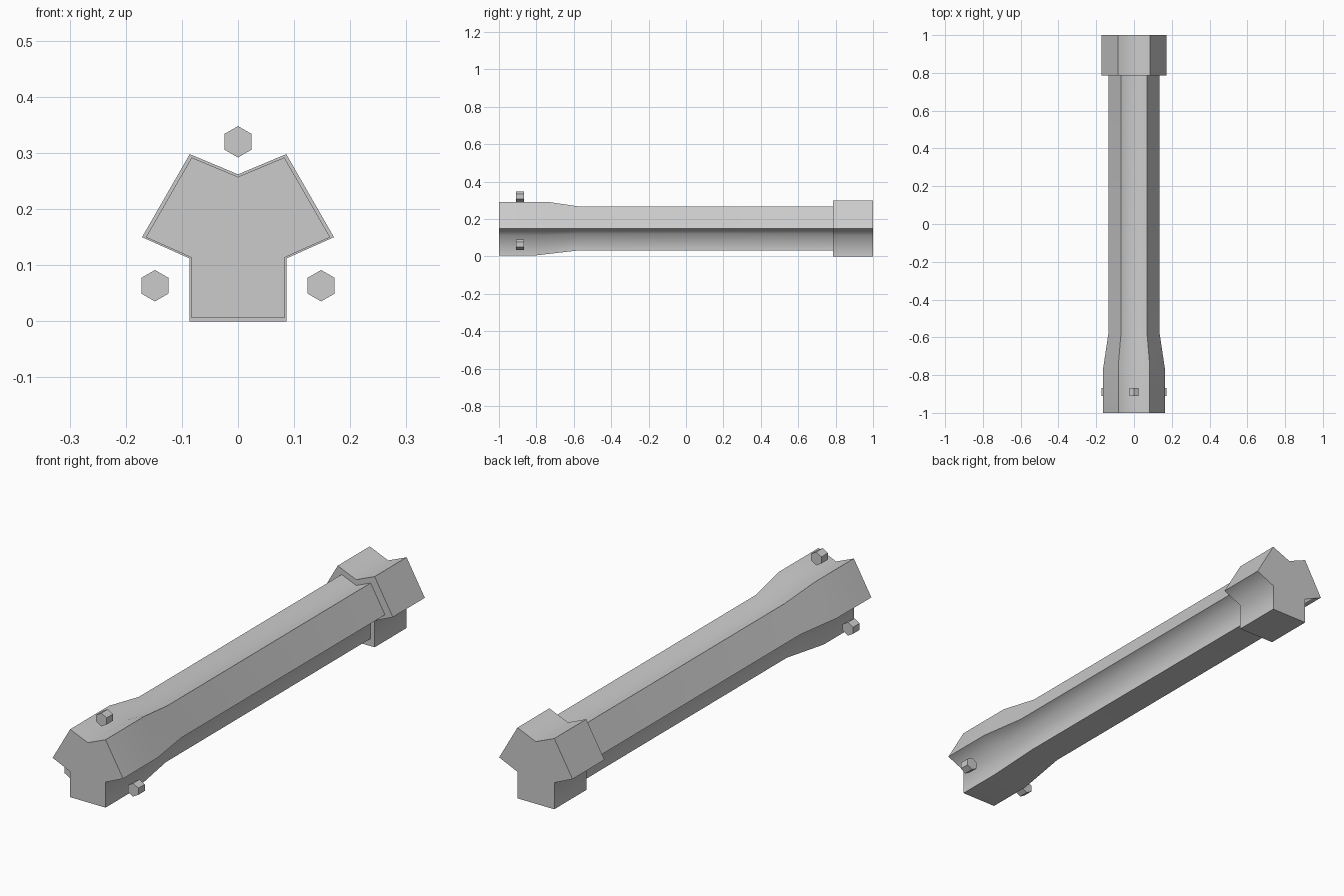
import bpy, bmesh, math

if "Cube" in bpy.data.objects:
    bpy.data.objects.remove(bpy.data.objects["Cube"])

CZ = 0.149  # height of the long axis
# right half of the three-armed section, relative to the axis
HALF = [(0.086, -0.149), (0.086, -0.037), (0.171, 0.001), (0.086, 0.149)]
SECTION = HALF + [(0, 0.113)] + [(-x, z) for x, z in reversed(HALF)]
NOTCHES = {1, 4, 7}  # valley corners, shaded smooth on the bar


def loft(name, rings, section, soft=()):
    """Join scaled copies of a section; each ring is (y, scale, tilt)."""
    bm = bmesh.new()
    n = len(section)
    loops = [[bm.verts.new((x * s, y + tilt * z, z * s + CZ)) for x, z in section]
             for y, s, tilt in rings]
    for a, b in zip(loops, loops[1:]):
        for i in range(n):
            j = (i + 1) % n
            f = bm.faces.new((a[i], a[j], b[j], b[i]))
            f.smooth = bool(soft)
    bm.faces.new(loops[0])
    bm.faces.new(loops[-1])
    bmesh.ops.recalc_face_normals(bm, faces=bm.faces)
    # outer corners and ends stay crisp, valleys blend
    for e in bm.edges:
        e.smooth = False
    for a, b in zip(loops, loops[1:]):
        for i in soft:
            bm.edges.get((a[i], b[i])).smooth = True
    for loop in loops[1:-1]:
        for i in range(n):
            bm.edges.get((loop[i], loop[(i + 1) % n])).smooth = True
    mesh = bpy.data.meshes.new(name)
    bm.to_mesh(mesh)
    bm.free()
    ob = bpy.data.objects.new(name, mesh)
    bpy.context.collection.objects.link(ob)
    return ob


# Bar with flared front end
loft("bar", [(-1, 0.96, 0), (-0.77, 0.96, 0.2), (-0.57, 0.785, 0.04), (0.8, 0.785, 0)],
     SECTION, NOTCHES)

# Rear collar
loft("collar", [(0.787, 1, 0), (1, 1, 0)], SECTION, NOTCHES)

# Three hexagonal pins floating in the valleys
for k in range(3):
    a = math.radians(90 + 120 * k)
    px, pz = 0.171 * math.cos(a), 0.171 * math.sin(a)
    hexagon = [(px + 0.028 * math.cos(math.radians(30 + 60 * i)),
                pz + 0.028 * math.sin(math.radians(30 + 60 * i))) for i in range(6)]
    loft(f"pin_{k + 1}", [(-0.91, 1, 0), (-0.867, 1, 0)], hexagon)
